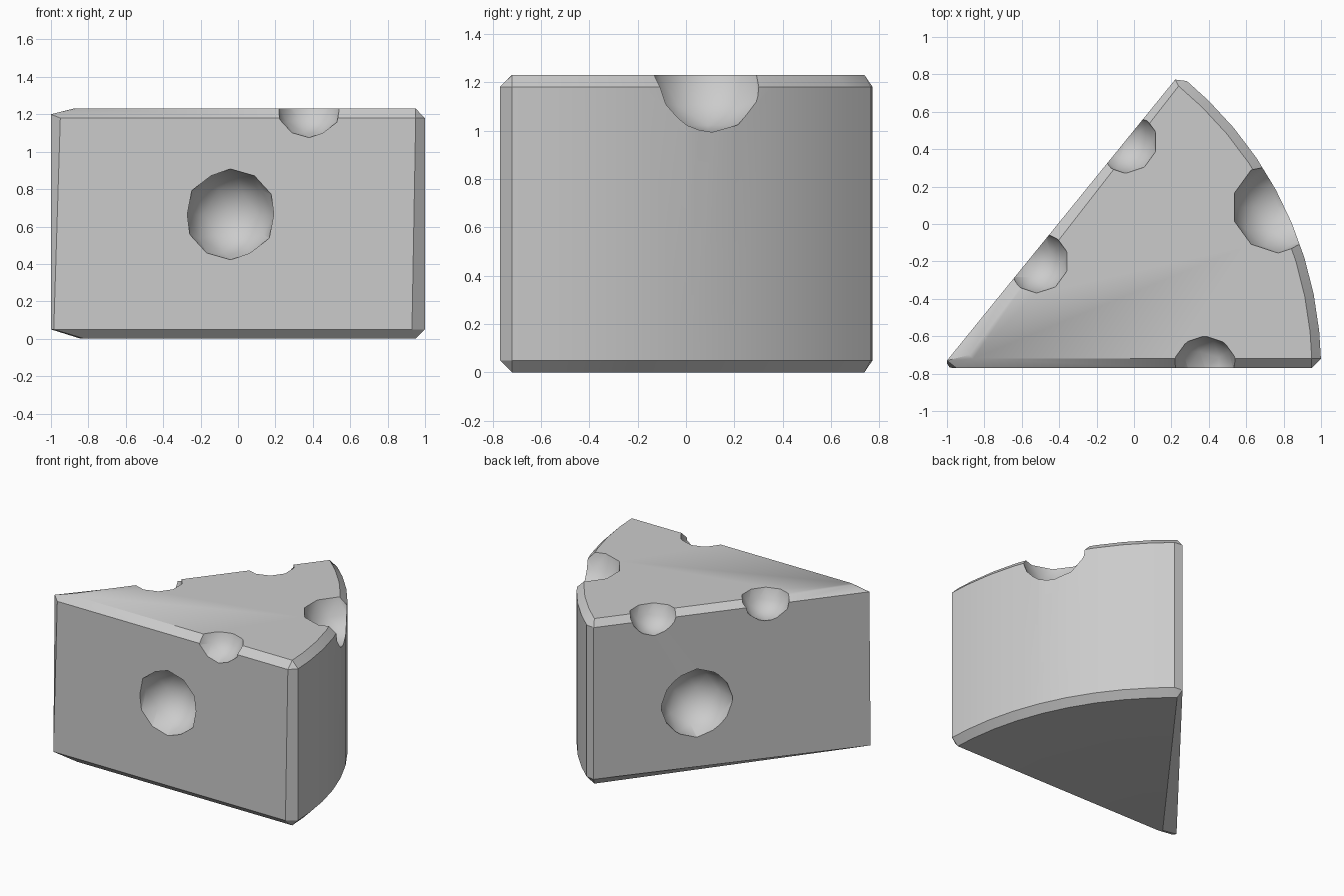
import bpy, bmesh, math
from mathutils import Matrix

if "Cube" in bpy.data.objects:
    bpy.data.objects.remove(bpy.data.objects["Cube"])

TIP = (-1.025, -0.77)
H = 1.23


def arc(radius, a0, a1):
    # rounded rind, 5.7 degree steps between the two end angles
    angles = [a0] + [5.7 * i for i in range(1, 9)] + [a1]
    cx, cy = -1.0, -0.77
    return [(cx + radius * math.cos(math.radians(a)),
             cy + radius * math.sin(math.radians(a))) for a in angles]


# wedge: stacked outlines with chamfered rims
side = arc(2.0, 1.43, 50.1)
rim = arc(1.951, 1.5, 50.6)


def outer(z, tip_back, tip_front, corner_x):
    pts = [tip_back, tip_front, (corner_x, -0.77, z)]
    return pts + [(x, y, z) for x, y in side] + [(0.22, 0.772, z)]


def inner(z, tip_x):
    return [(tip_x, -0.70, z), (tip_x + 0.02, -0.72, z)] + [(x, y, z) for x, y in rim]


low = outer(0.05, (-1.0, -0.745, 0.05), (-0.985, -0.768, 0.05), 0.93)
high = outer(H - 0.05, (-1.0, -0.73, 1.20), (-0.95, -0.77, H - 0.05), 0.95)

bm = bmesh.new()
bot, lo, hi, top = [[bm.verts.new(p) for p in ring] for ring in
                    (inner(0, -0.84), low, high, inner(H, -0.88))]
n = len(lo)
# matching rim vertex for each outer vertex (corner bevels share one)
match = [0, 1, 2] + list(range(2, 12)) + [11]
match[2] = 2
for i in range(n):
    j = (i + 1) % n
    bm.faces.new((lo[i], lo[j], hi[j], hi[i]))
    for edge, cap in ((lo, bot), (hi, top)):
        a, b = cap[match[i]], cap[match[j]]
        bm.faces.new((edge[i], edge[j], b, a) if a != b else (edge[i], edge[j], a))
bm.faces.new(bot)
bm.faces.new(top)
bmesh.ops.recalc_face_normals(bm, faces=bm.faces)
mesh = bpy.data.meshes.new("cheese_wedge")
bm.to_mesh(mesh)
bm.free()
wedge = bpy.data.objects.new("cheese_wedge", mesh)
bpy.context.collection.objects.link(wedge)

# holes: low-poly balls carved out of the faces and upper edges
holes = [((-0.04, -0.77, 0.665), 0.243),
         ((0.38, -0.77, 1.25), 0.175),
         ((0.77, 0.09, 1.23), 0.245),
         ((-0.045, 0.44, 1.235), 0.17),
         ((-0.52, -0.20, 1.235), 0.17),
         ((-0.237, 0.209, 0.525), 0.255)]
bm = bmesh.new()
for centre, r in holes:
    bmesh.ops.create_icosphere(bm, subdivisions=2, radius=r,
                               matrix=Matrix.Translation(centre))
cut_mesh = bpy.data.meshes.new("hole_cutter")
bm.to_mesh(cut_mesh)
bm.free()
cutter = bpy.data.objects.new("hole_cutter", cut_mesh)
bpy.context.collection.objects.link(cutter)
cutter.hide_render = True

bpy.context.view_layer.objects.active = wedge
wedge.select_set(True)
mod = wedge.modifiers.new("holes", 'BOOLEAN')
mod.operation = 'DIFFERENCE'
mod.solver = 'EXACT'
mod.object = cutter
bpy.ops.object.modifier_apply(modifier=mod.name)
bpy.data.objects.remove(cutter)

# smooth rind and holes, crisp chamfers
bpy.ops.object.shade_smooth_by_angle(angle=math.radians(30))
